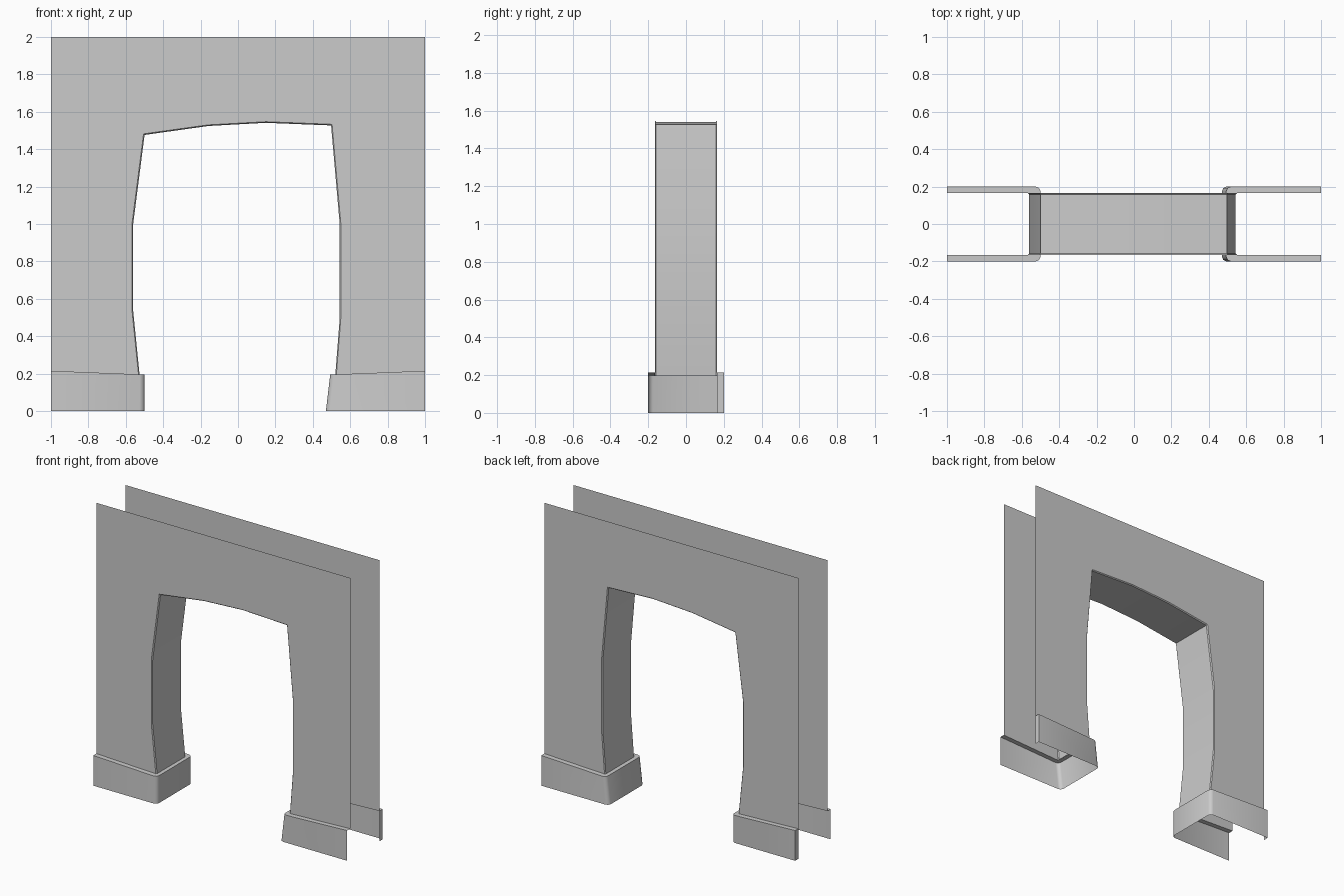
import bpy, math

if "Cube" in bpy.data.objects:
    bpy.data.objects.remove(bpy.data.objects["Cube"])

WALL_Y, BASE_Y, BASE_TOP = 0.165, 0.2, 0.195


def make(name, verts, faces, smooth_angle):
    mesh = bpy.data.meshes.new(name)
    mesh.from_pydata(verts, [], faces)
    mesh.update()
    obj = bpy.data.objects.new(name, mesh)
    bpy.context.collection.objects.link(obj)
    bpy.ops.object.select_all(action='DESELECT')
    obj.select_set(True)
    bpy.context.view_layer.objects.active = obj
    bpy.ops.object.shade_smooth_by_angle(angle=math.radians(smooth_angle))
    return obj


def bridge(loops, flip=False):
    """Join equal-length open loops stored one after another."""
    n = len(loops[0])
    faces = []
    for k in range(len(loops) - 1):
        for i in range(n - 1):
            a, b = k * n + i, (k + 1) * n + i
            quad = (a, b, b + 1, a + 1)
            faces.append(quad[::-1] if flip else quad)
    return [v for loop in loops for v in loop], faces


# Wall: two open sheets joined by the crooked arch reveal
opening = [(-0.532, BASE_TOP), (-0.567, 0.54), (-0.567, 1.0), (-0.505, 1.482),
           (-0.16, 1.53), (0.15, 1.547), (0.503, 1.533), (0.55, 1.0),
           (0.55, 0.5), (0.526, BASE_TOP)]
frame = [(1, 0.215), (1, 2), (-1, 2), (-1, 0.215)]


def arch(y, inset):
    return [(x * (1 - inset / 0.55), y,
             BASE_TOP + (z - BASE_TOP) * (1 - inset / 1.35)) for x, z in opening]


verts, faces = bridge([arch(-WALL_Y, 0), arch(-WALL_Y + 0.007, 0.006),
                       arch(WALL_Y - 0.007, 0.006), arch(WALL_Y, 0)])
n = len(opening)
start = len(verts)
verts += [(x, -WALL_Y, z) for x, z in frame] + [(x, WALL_Y, z) for x, z in frame]
faces.append(list(range(n)) + list(range(start, start + 4)))
faces.append((list(range(3 * n, 4 * n)) + list(range(start + 4, start + 8)))[::-1])
make("arch_wall", verts, faces, 20)


# Plinths: open U-shaped skirting with a sloping top ledge
def u_path(side, end, y, chamfer, z=None):
    pts = [(1, -y), (end + chamfer, -y), (end + chamfer * 0.3, -y + chamfer * 0.3),
           (end, -y + chamfer)]
    pts += [(x, -py) for x, py in reversed(pts)]
    return [(side * x, py, BASE_TOP + 0.04 * (x - 0.5) if z is None else z)
            for x, py in pts]


for name, side, foot, top, inner in (("left_plinth", -1, 0.5, 0.5, 0.53),
                                     ("right_plinth", 1, 0.47, 0.493, 0.525)):
    verts, faces = bridge([u_path(side, foot, BASE_Y, 0.025, 0),
                           u_path(side, top, BASE_Y, 0.025),
                           u_path(side, inner, WALL_Y, 0.006)], flip=side < 0)
    # Narrow cap on the rear end
    verts.append((side, WALL_Y, 0))
    cap = (len(verts) - 1, 7, 15, 23)
    faces.append(cap if side > 0 else cap[::-1])
    make(name, verts, faces, 50)
